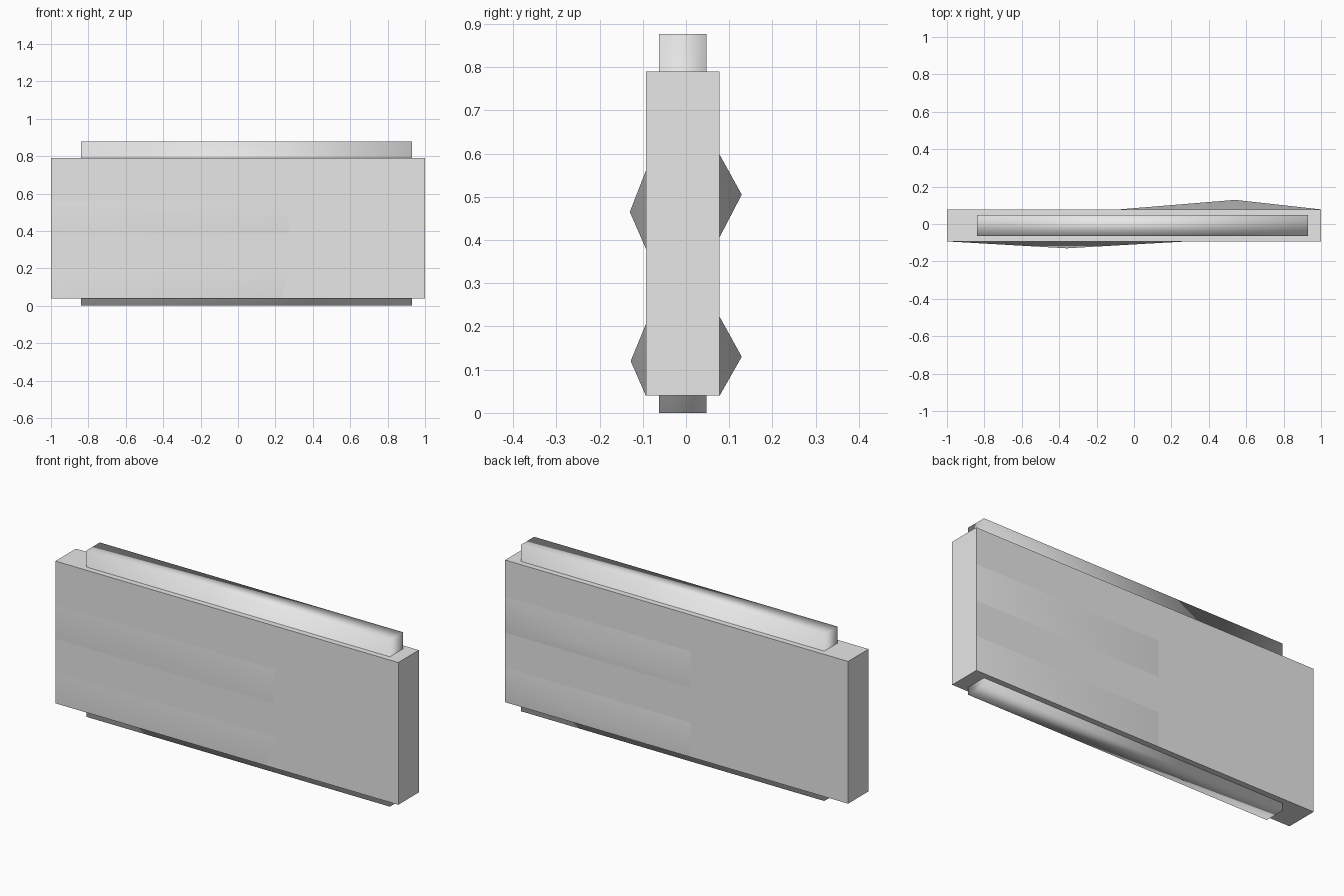
import bpy

if "Cube" in bpy.data.objects:
    bpy.data.objects.remove(bpy.data.objects["Cube"])

grey = bpy.data.materials.new("light_grey")
grey.diffuse_color = (0.8, 0.8, 0.8, 1)
grey.use_nodes = True
grey.node_tree.nodes["Principled BSDF"].inputs["Base Color"].default_value = grey.diffuse_color


def make(name, verts, faces, smooth=False):
    mesh = bpy.data.meshes.new(name)
    mesh.from_pydata(verts, [], faces)
    mesh.materials.append(grey)
    for p in mesh.polygons:
        p.use_smooth = smooth
    obj = bpy.data.objects.new(name, mesh)
    bpy.context.collection.objects.link(obj)
    return obj


def box(name, x, y, z, smooth=False):
    verts = [(a, b, c) for a in x for b in y for c in z]
    faces = [(0, 1, 3, 2), (4, 6, 7, 5), (0, 4, 5, 1),
             (2, 3, 7, 6), (0, 2, 6, 4), (1, 5, 7, 3)]
    return make(name, verts, faces, smooth)


def bump(name, base, apex, y):
    """Shallow smooth pyramid; base is (x, z) corners, counter-clockwise seen from the front."""
    verts = [(x, y, z) for x, z in base] + [apex]
    faces = [(i, (i + 1) % 4, 4) for i in range(4)]
    if apex[1] > y:
        faces = [f[::-1] for f in faces]
    return make(name, verts, faces, True)


# Main slab
box("slab", (-1, 1), (-0.093, 0.078), (0.04, 0.79))

# Softly shaded core bar sticking out above and below
box("core_bar", (-0.84, 0.93), (-0.063, 0.048), (0, 0.877), True)

# Shallow pyramid bumps on the front
bump("front_upper_bump", [(-1, 0.38), (0.27, 0.38), (0.28, 0.56), (-1, 0.56)],
     (-0.36, -0.13, 0.465), -0.093)
bump("front_lower_bump", [(-1, 0.04), (0.23, 0.04), (0.29, 0.205), (-1, 0.205)],
     (-0.36, -0.128, 0.12), -0.093)

# Shallow pyramid bumps on the back
for name, low, high, mid in (("back_upper_bump", 0.407, 0.597, 0.505),
                             ("back_lower_bump", 0.04, 0.222, 0.13)):
    bump(name, [(-0.08, low), (1, low), (1, high), (-0.08, high)],
         (0.54, 0.129, mid), 0.078)
